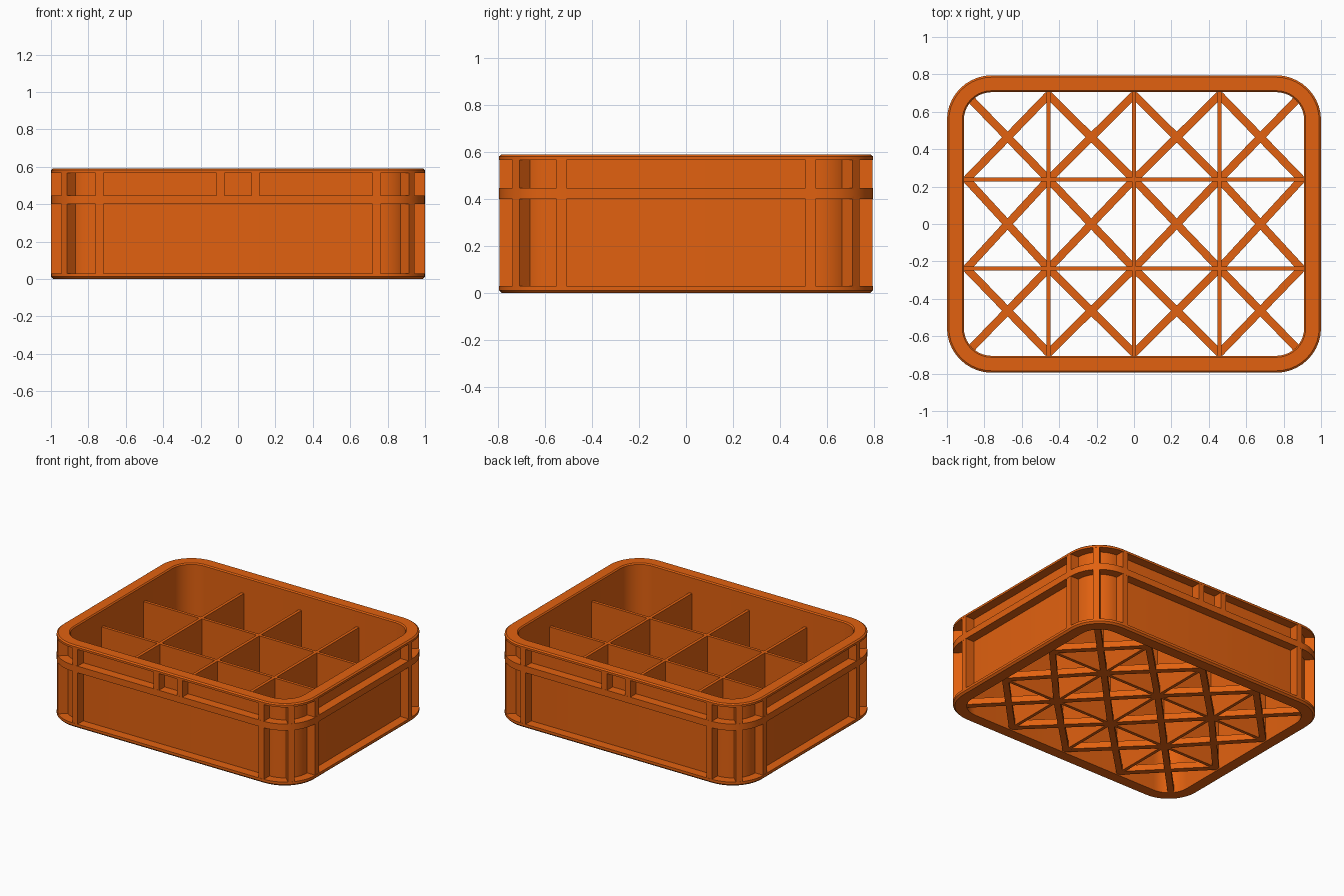
import bpy, bmesh
from math import cos, sin, pi, atan2, hypot
from mathutils import Matrix, Vector

if "Cube" in bpy.data.objects:
    bpy.data.objects.remove(bpy.data.objects["Cube"], do_unlink=True)

HX, HY, R, H = 1.0, 0.795, 0.24, 0.59
WALL, INNER = 0.065, 0.09          # panel recess depth, inner face depth

orange = bpy.data.materials.new("crate orange")
orange.use_nodes = True
orange.diffuse_color = (0.76, 0.12, 0.005, 1)
orange.node_tree.nodes["Principled BSDF"].inputs["Base Color"].default_value = orange.diffuse_color


def finish(name, bm, smooth=False):
    bmesh.ops.recalc_face_normals(bm, faces=bm.faces)
    mesh = bpy.data.meshes.new(name)
    bm.to_mesh(mesh)
    bm.free()
    mesh.materials.append(orange)
    ob = bpy.data.objects.new(name, mesh)
    bpy.context.collection.objects.link(ob)
    if smooth:
        bpy.ops.object.select_all(action='DESELECT')
        ob.select_set(True)
        bpy.context.view_layer.objects.active = ob
        bpy.ops.object.shade_smooth_by_angle(angle=0.6)


def add_box(bm, centre, size, angle=0):
    m = Matrix.Translation(centre) @ Matrix.Rotation(angle, 4, 'Z') @ Matrix.Diagonal((*size, 1))
    bmesh.ops.create_cube(bm, size=1, matrix=m)


def outline(inset, steps=10):
    """Rounded rectangle, moved inward by inset."""
    pts = []
    for q, (sx, sy) in enumerate(((1, 1), (-1, 1), (-1, -1), (1, -1))):
        for i in range(steps + 1):
            a = (q + i / steps) * pi / 2
            pts.append((sx * (HX - R) + (R - inset) * cos(a),
                        sy * (HY - R) + (R - inset) * sin(a)))
    return pts


# Shell: bottom lip, recessed panels, middle band and top rim in one swept profile
profile = [(INNER, 0), (0.012, 0), (0, 0.012), (0, 0.03), (WALL, 0.03),
           (WALL, 0.40), (0, 0.40), (0, 0.447), (WALL, 0.447), (WALL, 0.567),
           (0, 0.567), (0, 0.582), (0.01, H), (INNER - 0.008, H), (INNER, 0.582)]
bm = bmesh.new()
rings = [[bm.verts.new((x, y, z)) for x, y in outline(d)] for d, z in profile]
for k, ring in enumerate(rings):
    nxt = rings[(k + 1) % len(rings)]
    for i in range(len(ring)):
        j = (i + 1) % len(ring)
        bm.faces.new((ring[i], ring[j], nxt[j], nxt[i]))
finish("crate_shell", bm, True)

# Upright ribs: three round each corner, lower and upper runs
bm = bmesh.new()
T, D = 0.042, 0.075
for sx in (-1, 1):
    for sy in (-1, 1):
        for z0, z1 in ((0.02, 0.41), (0.44, 0.575)):
            zc, h = (z0 + z1) / 2, z1 - z0
            add_box(bm, (sx * 0.74, sy * (HY - D / 2 - 0.001), zc), (T, D, h))
            add_box(bm, (sx * (HX - D / 2 - 0.001), sy * 0.53, zc), (D, T, h))
            reach = (R - D / 2 - 0.001) * cos(pi / 4)
            add_box(bm, (sx * (HX - R + reach), sy * (HY - R + reach), zc),
                    (D, T, h), sx * sy * pi / 4)
finish("corner_ribs", bm)

# Short rib pairs in the upper panels of the long sides
bm = bmesh.new()
for sx in (-1, 1):
    for sy in (-1, 1):
        add_box(bm, (sx * 0.093, sy * (HY - D / 2 - 0.001), 0.507), (T, D, 0.13))
finish("grip_ribs", bm)

# Thin divider walls making four by three cells
bm = bmesh.new()
top, low = 0.47, 0.008
IX, IY = HX - INNER + 0.01, HY - INNER + 0.01
for x in (-0.457, 0, 0.457):
    add_box(bm, (x, 0, (top + low) / 2), (0.022, 2 * IY, top - low))
for y in (-0.238, 0.238):
    add_box(bm, (0, y, (top + low) / 2), (2 * IX, 0.022, top - low))
finish("cell_dividers", bm)

# Floor lattice: a crossed pair of bars under every cell
bm = bmesh.new()
xs = (-0.895, -0.457, 0, 0.457, 0.895)
ys = (-0.69, -0.238, 0.238, 0.69)
for x0, x1 in zip(xs, xs[1:]):
    for y0, y1 in zip(ys, ys[1:]):
        for s in (-1, 1):
            dx, dy = x1 - x0, s * (y1 - y0)
            add_box(bm, ((x0 + x1) / 2, (y0 + y1) / 2, 0.03),
                    (hypot(dx, dy), 0.042, 0.044), atan2(dy, dx))
finish("floor_lattice", bm)
